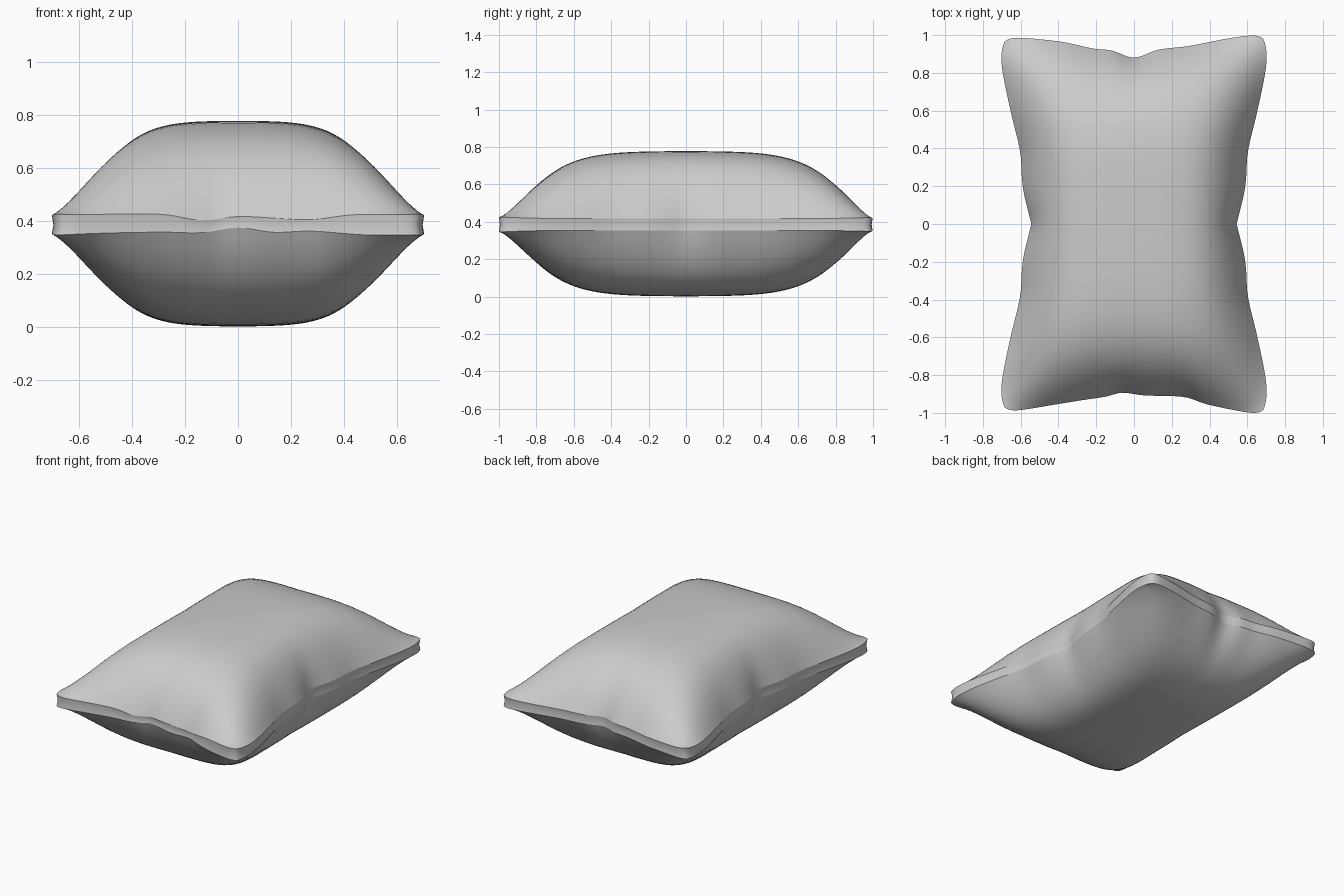
import bpy, bmesh

if "Cube" in bpy.data.objects:
    bpy.data.objects.remove(bpy.data.objects["Cube"])

N = 48                                   # grid cells per side


def curve(pts, t):
    """Smooth interpolation through (position, value) pairs."""
    t = max(pts[0][0], min(pts[-1][0], t))
    n = len(pts)

    def slope(i):
        a, b = pts[max(i - 1, 0)], pts[min(i + 1, n - 1)]
        return (b[1] - a[1]) / (b[0] - a[0])
    for i in range(n - 1):
        (x0, y0), (x1, y1) = pts[i], pts[i + 1]
        if t <= x1:
            d = x1 - x0
            s = (t - x0) / d
            return (y0 * (1 + 2 * s) * (1 - s) ** 2 + y1 * s * s * (3 - 2 * s)
                    + d * slope(i) * s * (1 - s) ** 2 + d * slope(i + 1) * s * s * (s - 1))


# Pinched outline: side half-width along y, back and front edge along x
SIDE = [(0, .543), (.2, .588), (.4, .603), (.6, .648), (.8, .69), (.9, .704), (1, .706)]
BACK = [(-.7, .995), (-.4, .965), (-.22, .928), (-.12, .918), (0, .88), (.13, .922),
        (.3, .942), (.5, .98), (.7, 1.01)]
FRONT = [(-.7, 1.0), (-.3, .935), (-.15, .913), (-.07, .893), (.05, .907),
         (.28, .917), (.4, .955), (.7, 1.015)]
# Broad version of the same outline, felt further into the cushion
SIDE_SOFT = [(0, .573), (.35, .6), (.7, .67), (1, .706)]
END_SOFT = [(0, .908), (.25, .927), (.5, .975), (.7, 1.005)]
# Wavy seam heights along the front edge
SEAM_T = [(-.7, .42), (-.3, .425), (-.14, .402), (0, .417), (.28, .405), (.45, .423), (.7, .42)]
SEAM_B = [(-.7, .352), (-.3, .358), (-.14, .356), (0, .375), (.14, .357), (.28, .362), (.5, .348), (.7, .352)]


def dome(t):
    return 1 - .1 * t * t - .9 * t ** 4.5


def blend(base, soft, sharp, t):
    """Broad pinch reaches deep, fine dents stay near the edge."""
    return base + (soft - base) * t ** 2 + (sharp - soft) * t ** 7


def point(u, v, side):
    au, av = abs(u), abs(v)
    w = blend(.595 + .1 * av ** 3, curve(SIDE_SOFT, av), curve(SIDE, av), au)
    l = blend(.98, curve(END_SOFT, au * .7), curve(BACK if v > 0 else FRONT, u * .7), av)
    x = u * w * (1 - .03 * av ** 24)
    y = v * l * (1 - .03 * au ** 24)
    seam = .417 if side > 0 else .355
    if v < 0:
        seam += (curve(SEAM_T if side > 0 else SEAM_B, u * .7) - seam) * av ** 8
    seam += side * .006 * (au * av) ** 6
    crown = .778 if side > 0 else .002
    return x, y, seam + (crown - seam) * dome(au) * dome(av)


def spread(i):
    t = 2 * i / N - 1
    return t * (1.3 - .3 * t * t)        # denser toward the edges


bm = bmesh.new()

# Upper and lower puffed panels
panels = {}
for side in (1, -1):
    g = [[bm.verts.new(point(spread(i), spread(j), side)) for j in range(N + 1)]
         for i in range(N + 1)]
    for i in range(N):
        for j in range(N):
            bm.faces.new((g[i][j], g[i + 1][j], g[i + 1][j + 1], g[i][j + 1]))
    panels[side] = g

# Seam band joining the two panels, slightly hollow in the middle
loop = ([(i, 0) for i in range(N)] + [(N, j) for j in range(N)]
        + [(i, N) for i in range(N, 0, -1)] + [(0, j) for j in range(N, 0, -1)])
top = [panels[1][i][j] for i, j in loop]
low = [panels[-1][i][j] for i, j in loop]
mid = []
for a, b in zip(top, low):
    c = (a.co + b.co) / 2
    mid.append(bm.verts.new((c.x * .992, c.y * .995, c.z)))
for k in range(len(loop)):
    n = (k + 1) % len(loop)
    bm.faces.new((low[k], low[n], mid[n], mid[k]))
    bm.faces.new((mid[k], mid[n], top[n], top[k]))
bmesh.ops.recalc_face_normals(bm, faces=bm.faces)

# Smooth cloth with crisp seam edges
for f in bm.faces:
    f.smooth = True
for ring in (top, low):
    for k in range(len(ring)):
        bm.edges.get((ring[k - 1], ring[k])).smooth = False

mesh = bpy.data.meshes.new("pillow")
bm.to_mesh(mesh)
bm.free()
bpy.context.collection.objects.link(bpy.data.objects.new("pillow", mesh))
